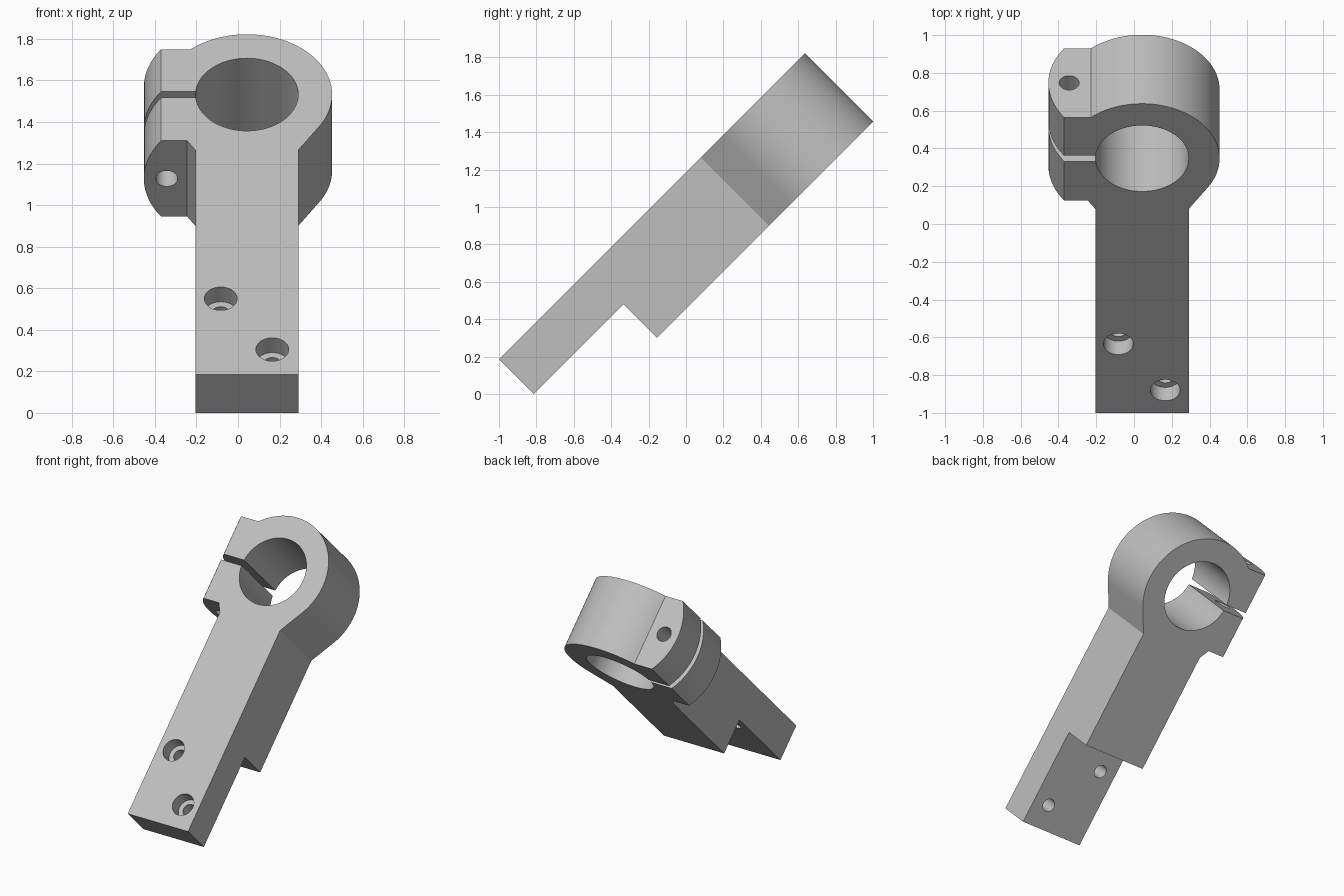
import bpy, bmesh, math
from mathutils import Matrix, Vector

if "Cube" in bpy.data.objects:
    bpy.data.objects.remove(bpy.data.objects["Cube"], do_unlink=True)

# Dimensions: x across, y along the arm, z out of the front face
THICK = 0.516
CX, CY = 0.043, 1.905
RING, BORE = 0.41, 0.247
TAB_X, TAB_Z = -0.343, -THICK / 2

grey = bpy.data.materials.new("grey metal")
grey.use_nodes = True
grey.diffuse_color = (0.52, 0.52, 0.52, 1)
grey.node_tree.nodes["Principled BSDF"].inputs["Base Color"].default_value = grey.diffuse_color


def make(name, bm):
    bmesh.ops.recalc_face_normals(bm, faces=bm.faces)
    mesh = bpy.data.meshes.new(name)
    bm.to_mesh(mesh)
    bm.free()
    mesh.materials.append(grey)
    obj = bpy.data.objects.new(name, mesh)
    bpy.context.collection.objects.link(obj)
    return obj


def prism(name, points, vector):
    bm = bmesh.new()
    face = bm.faces.new([bm.verts.new(p) for p in points])
    new = bmesh.ops.extrude_face_region(bm, geom=[face])["geom"]
    verts = [v for v in new if isinstance(v, bmesh.types.BMVert)]
    bmesh.ops.translate(bm, verts=verts, vec=vector)
    return make(name, bm)


def box(name, low, high):
    (x0, y0, z0), (x1, y1, z1) = low, high
    return prism(name, [(x0, y0, z0), (x1, y0, z0), (x1, y1, z0), (x0, y1, z0)], (0, 0, z1 - z0))


def cylinder(name, radius, centre, depth, sides=48, along_arm=False):
    turn = Matrix.Rotation(math.pi / 2, 4, "X") if along_arm else Matrix()
    bm = bmesh.new()
    bmesh.ops.create_cone(bm, cap_ends=True, segments=sides, radius1=radius, radius2=radius,
                          depth=depth, matrix=Matrix.Translation(centre) @ turn)
    return make(name, bm)


def arc(cx, cy, r, start, end, steps):
    for i in range(steps + 1):
        a = math.radians(start + (end - start) * i / steps)
        yield cx + r * math.cos(a), cy + r * math.sin(a)


# Arm, clamp ring and tab as one outline
outline = [(-0.205, 0), (0.29, 0), (0.29, 1.527)]
outline += arc(CX, CY, RING, -32, 131.3, 56)
outline += [(-0.6, 2.213), (-0.6, 1.591), (-0.245, 1.591), (-0.205, 1.527)]
clamp = prism("clamp_arm", [(x, y, 0) for x, y in outline], (0, 0, -THICK))

# Rounded end of the tab
curve = list(arc(-0.01, TAB_Z, 0.443, 140, 220, 32))
ends = [(-0.9, curve[-1][1]), (-0.9, curve[0][1])]
cutters = [prism("tab_round", [(x, 1.3, z) for x, z in curve + ends], (0, 1.2, 0))]

# Bore, clamping slot, tab screw hole and mounting step
cutters += [
    cylinder("bore", BORE, (CX, CY, TAB_Z), 1, 96),
    box("slot", (-0.8, CY - 0.021, -0.8), (CX, CY + 0.021, 0.2)),
    cylinder("tab_screw_hole", 0.053, (TAB_X, CY, TAB_Z), 1, along_arm=True),
    box("step", (-0.5, -0.2, -0.8), (0.5, 0.68, -0.262)),
]

# Counterbored mounting holes
for x, y in ((-0.083, 0.516), (0.165, 0.17)):
    cutters += [cylinder("counterbore", 0.079, (x, y, 0), 0.2),
                cylinder("mount_hole", 0.045, (x, y, -0.2), 0.6)]

bpy.context.view_layer.objects.active = clamp
for cutter in cutters:
    cutter.hide_render = True
    mod = clamp.modifiers.new("cut", "BOOLEAN")
    mod.operation = "DIFFERENCE"
    mod.solver = "EXACT"
    mod.object = cutter
    bpy.ops.object.modifier_apply(modifier=mod.name)
    bpy.data.objects.remove(cutter, do_unlink=True)

# Lean the arm back and smooth the round surfaces
clamp.data.transform(Matrix.Translation(Vector((0, -1, 0.185))) @ Matrix.Rotation(math.pi / 4, 4, "X"))
bpy.ops.object.select_all(action="DESELECT")
clamp.select_set(True)
bpy.ops.object.shade_smooth_by_angle(angle=math.radians(25))
